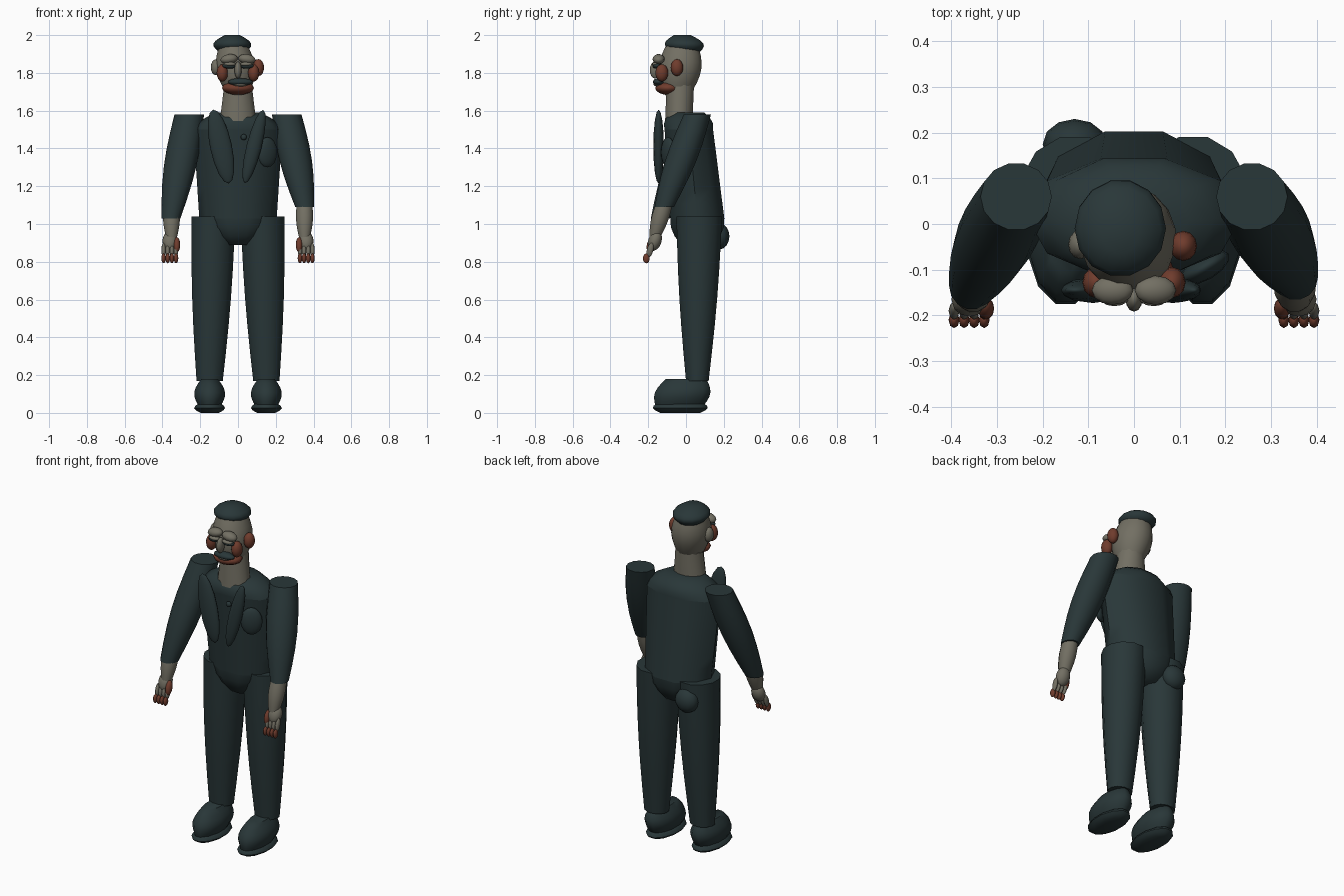
import bpy, bmesh
from math import sin, cos, pi, radians
from mathutils import Vector

cube = bpy.data.objects.get("Cube")
if cube:
    bpy.data.objects.remove(cube, do_unlink=True)


def material(name, colour):
    mat = bpy.data.materials.new(name)
    mat.use_nodes = True
    mat.diffuse_color = (*colour, 1)
    mat.node_tree.nodes["Principled BSDF"].inputs["Base Color"].default_value = (*colour, 1)
    return mat


cloth = material("dark teal", (0.022, 0.038, 0.04))
skin = material("grey skin", (0.17, 0.16, 0.125))
rust = material("rust brown", (0.16, 0.045, 0.026))


def finish(name, bm, mat):
    bmesh.ops.recalc_face_normals(bm, faces=bm.faces)
    mesh = bpy.data.meshes.new(name)
    bm.to_mesh(mesh)
    bm.free()
    mesh.materials.append(mat)
    part = bpy.data.objects.new(name, mesh)
    bpy.context.collection.objects.link(part)
    bpy.ops.object.select_all(action='DESELECT')
    part.select_set(True)
    bpy.context.view_layer.objects.active = part
    bpy.ops.object.shade_smooth_by_angle(angle=radians(50))
    return part


def loft(name, mat, low, high, low_radius, high_radius, bulge=0, sides=12, steps=6, mirror=1):
    """Stack horizontal ellipses from low to high, swelling in the middle by bulge."""
    bm = bmesh.new()
    loops = []
    for step in range(steps + 1):
        t = step / steps
        centre = Vector(low).lerp(Vector(high), t)
        swell = bulge * sin(pi * t)
        width, depth = Vector(low_radius).lerp(Vector(high_radius), t) + Vector((swell, swell))
        loop = []
        for side in range(sides):
            angle = 2 * pi * (side + 0.5) / sides + pi / 2
            x = mirror * (centre.x + width * cos(angle))
            loop.append(bm.verts.new((x, centre.y + depth * sin(angle), centre.z)))
        loops.append(loop)
    for lower, upper in zip(loops, loops[1:]):
        for side in range(sides):
            following = (side + 1) % sides
            bm.faces.new((lower[side], lower[following], upper[following], upper[side]))
    bm.faces.new(loops[0])
    bm.faces.new(loops[-1])
    return finish(name, bm, mat)


def ball(name, mat, centre, radii, tilt=(0, 0, 0), segments=12):
    """Ellipsoid with its tilt in degrees."""
    bm = bmesh.new()
    bmesh.ops.create_uvsphere(bm, u_segments=segments, v_segments=8, radius=1)
    part = finish(name, bm, mat)
    part.location = centre
    part.scale = radii
    part.rotation_euler = [radians(angle) for angle in tilt]
    return part


# Jacket: tapering seat, chest and sloping shoulders
waist, chest, collar = (0, 0.06, 1.03), (0, 0.015, 1.5), (0, 0.01, 1.59)
waist_radius, chest_radius = (0.205, 0.15), (0.235, 0.135)
loft("seat", cloth, (0, 0.06, 0.89), waist, (0.085, 0.09), waist_radius,
     bulge=0.02, sides=10, steps=3)
loft("jacket", cloth, waist, chest, waist_radius, chest_radius, sides=10)
loft("shoulders", cloth, chest, collar, chest_radius, (0.12, 0.09),
     bulge=0.02, sides=10, steps=3)

# Lapels, button and pockets
ball("right_lapel", cloth, (-0.09, -0.145, 1.41), (0.058, 0.028, 0.2), tilt=(0, -12, 0))
ball("left_lapel", cloth, (0.085, -0.145, 1.41), (0.04, 0.028, 0.2), tilt=(0, 14, 0))
ball("button", cloth, (0.03, -0.13, 1.46), (0.016, 0.012, 0.016))
ball("chest_pocket", cloth, (0.155, -0.095, 1.38), (0.06, 0.028, 0.08), tilt=(0, 0, 30))
ball("back_pocket", cloth, (-0.13, 0.175, 0.935), (0.07, 0.055, 0.07))

for side, s in (("left", 1), ("right", -1)):
    # Trouser leg
    loft(side + "_leg", cloth, (0.15, 0.06, 0.17), (0.13, 0.07, 1.04),
         (0.072, 0.062), (0.12, 0.125), bulge=0.01, mirror=s)

    # Shoe and flared sole
    loft(side + "_shoe", cloth, (0.15, -0.035, 0.035), (0.15, 0, 0.18),
         (0.06, 0.13), (0.045, 0.11), bulge=0.032, mirror=s)
    loft(side + "_sole", cloth, (0.15, -0.03, 0), (0.15, -0.03, 0.05),
         (0.05, 0.11), (0.06, 0.13), bulge=0.03, steps=4, mirror=s)

    # Sleeve, pulled up a little on the left arm
    cuff = (0.353, -0.115, 1.09) if side == "left" else (0.355, -0.135, 1.03)
    loft(side + "_sleeve", cloth, cuff, (0.258, 0.06, 1.58),
         (0.05, 0.052), (0.078, 0.074), bulge=0.022, sides=14, mirror=s)

    # Forearm, palm and thumb
    loft(side + "_forearm", skin, (0.352, -0.165, 0.93), (0.352, -0.115, 1.11),
         (0.03, 0.03), (0.042, 0.045), bulge=0.01, mirror=s)
    ball(side + "_palm", skin, (s * 0.36, -0.165, 0.91), (0.04, 0.035, 0.055), tilt=(-20, 0, 0))
    ball(side + "_thumb", rust, (s * 0.324, -0.185, 0.89), (0.018, 0.022, 0.042), tilt=(-15, 0, 0))

    # Fingers with darker tips
    for finger, label in enumerate(("index", "middle", "ring", "little")):
        x = s * (0.328 + finger * 0.022)
        ball(f"{side}_{label}_finger", skin, (x, -0.19, 0.862), (0.012, 0.017, 0.04),
             tilt=(-15, 0, 0), segments=8)
        ball(f"{side}_{label}_fingertip", rust, (x, -0.21, 0.818), (0.012, 0.018, 0.026),
             segments=8)

    # Brow, eye, lid and cheek
    ball(side + "_brow", skin, (s * 0.047, -0.145, 1.873), (0.046, 0.032, 0.026), tilt=(0, s * 8, 0))
    ball(side + "_eye", cloth, (s * 0.045, -0.155, 1.838), (0.038, 0.022, 0.016))
    ball(side + "_eyelid", skin, (s * 0.043, -0.16, 1.846), (0.033, 0.02, 0.012))
    ball(side + "_cheek", rust, (s * 0.083, -0.128, 1.8), (0.03, 0.034, 0.046))

# Neck, head and hair
loft("neck", skin, (0, -0.04, 1.5), (0, -0.03, 1.74), (0.105, 0.075), (0.075, 0.075))
loft("head", skin, (0, -0.045, 1.68), (-0.025, -0.02, 1.96), (0.055, 0.065), (0.07, 0.08),
     bulge=0.043, sides=16, steps=8)
loft("hair", cloth, (-0.03, 0, 1.91), (-0.03, -0.02, 2), (0.07, 0.075), (0.04, 0.045),
     bulge=0.045, sides=14)

# Ears, nose, mouth and beard
ball("left_ear", rust, (0.108, -0.048, 1.828), (0.03, 0.033, 0.045))
ball("right_ear", skin, (-0.118, -0.045, 1.83), (0.026, 0.032, 0.042))
ball("nose", skin, (0, -0.163, 1.815), (0.019, 0.029, 0.045))
ball("moustache", cloth, (0.012, -0.145, 1.752), (0.066, 0.03, 0.02))
ball("lower_lip", skin, (0.012, -0.15, 1.738), (0.04, 0.022, 0.01))
ball("beard", rust, (0, -0.095, 1.72), (0.085, 0.068, 0.036))
